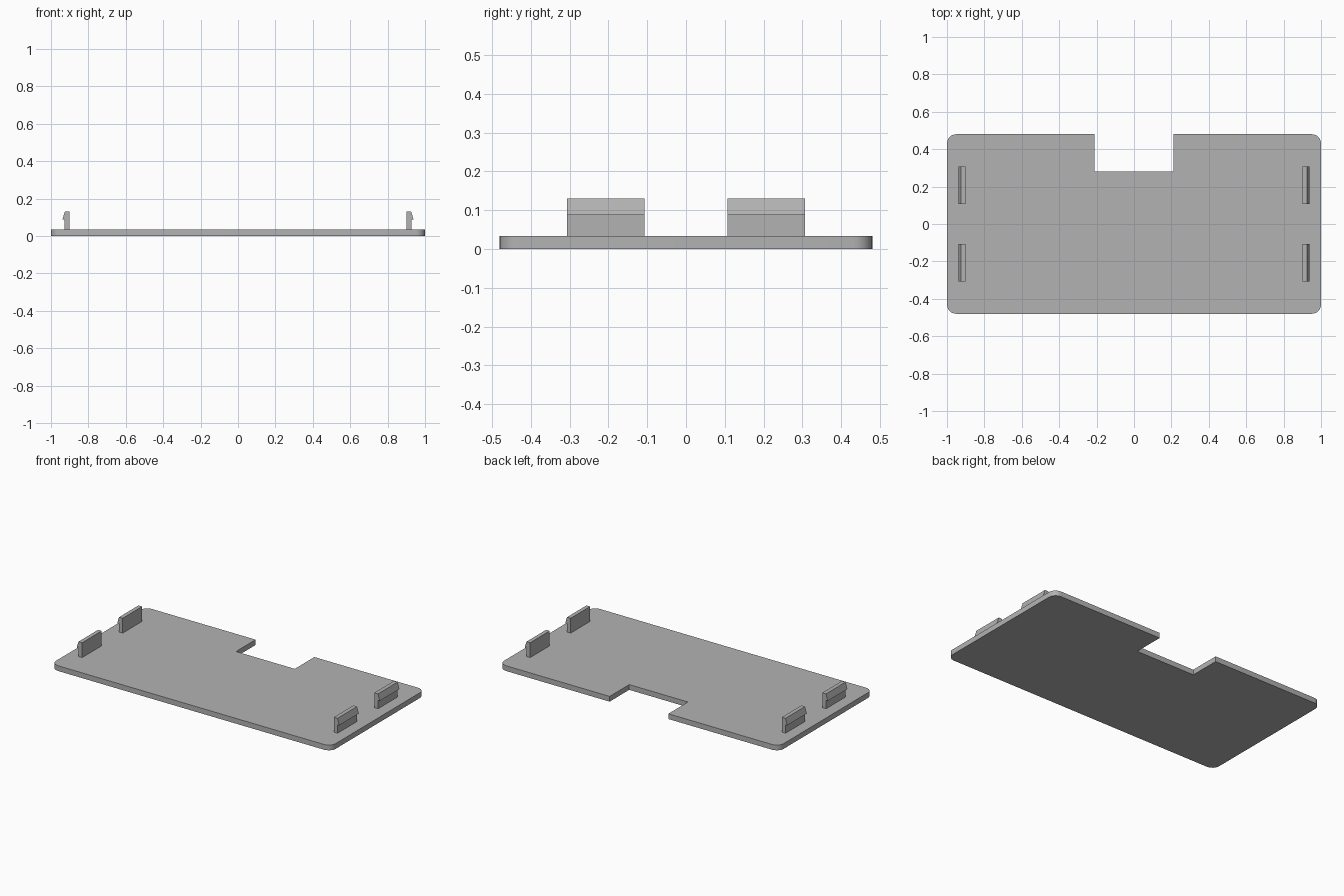
import bpy, bmesh, math
from mathutils import Vector

cube = bpy.data.objects.get("Cube")
if cube:
    bpy.data.objects.remove(cube, do_unlink=True)

grey = bpy.data.materials.new("plain grey")
grey.use_nodes = True
colour = (0.45, 0.45, 0.45, 1)
grey.diffuse_color = colour
grey.node_tree.nodes["Principled BSDF"].inputs["Base Color"].default_value = colour


def extrude_profile(name, points, offset):
    """Make a solid by sweeping a closed flat outline along an offset."""
    bm = bmesh.new()
    face = bm.faces.new([bm.verts.new(p) for p in points])
    swept = bmesh.ops.extrude_face_region(bm, geom=[face])
    bmesh.ops.translate(bm, vec=Vector(offset),
                        verts=[v for v in swept["geom"] if isinstance(v, bmesh.types.BMVert)])
    bmesh.ops.recalc_face_normals(bm, faces=bm.faces)
    mesh = bpy.data.meshes.new(name)
    bm.to_mesh(mesh)
    bm.free()
    mesh.materials.append(grey)
    obj = bpy.data.objects.new(name, mesh)
    bpy.context.collection.objects.link(obj)
    return obj


# Base plate: rounded corners and a notch in the back edge
half_x, half_y, thick, radius = 1.0, 0.48, 0.034, 0.05
notch_x, notch_y, steps = 0.21, 0.28, 8
outline = []
for quarter, (sx, sy) in enumerate([(1, 1), (-1, 1), (-1, -1), (1, -1)]):
    for i in range(steps + 1):
        a = (quarter + i / steps) * math.pi / 2
        outline.append((sx * (half_x - radius) + radius * math.cos(a),
                        sy * (half_y - radius) + radius * math.sin(a), 0))
    if quarter == 0:
        outline += [(notch_x, half_y, 0), (notch_x, notch_y, 0),
                    (-notch_x, notch_y, 0), (-notch_x, half_y, 0)]
plate = extrude_profile("base_plate", outline, (0, 0, thick))
bpy.context.view_layer.objects.active = plate
plate.select_set(True)
bpy.ops.object.shade_smooth_by_angle(angle=math.radians(30))

# Snap clips: upright tabs with an outward barb at the top
clip = [(0.9, thick), (0.927, thick), (0.927, 0.088),
        (0.939, 0.088), (0.926, 0.13), (0.9, 0.13)]
for side, sx in (("left", 1), ("right", -1)):
    for end, y in (("front", -0.307), ("back", 0.107)):
        extrude_profile(f"{end}_{side}_clip",
                        [(sx * x, y, z) for x, z in clip], (0, 0.2, 0))
